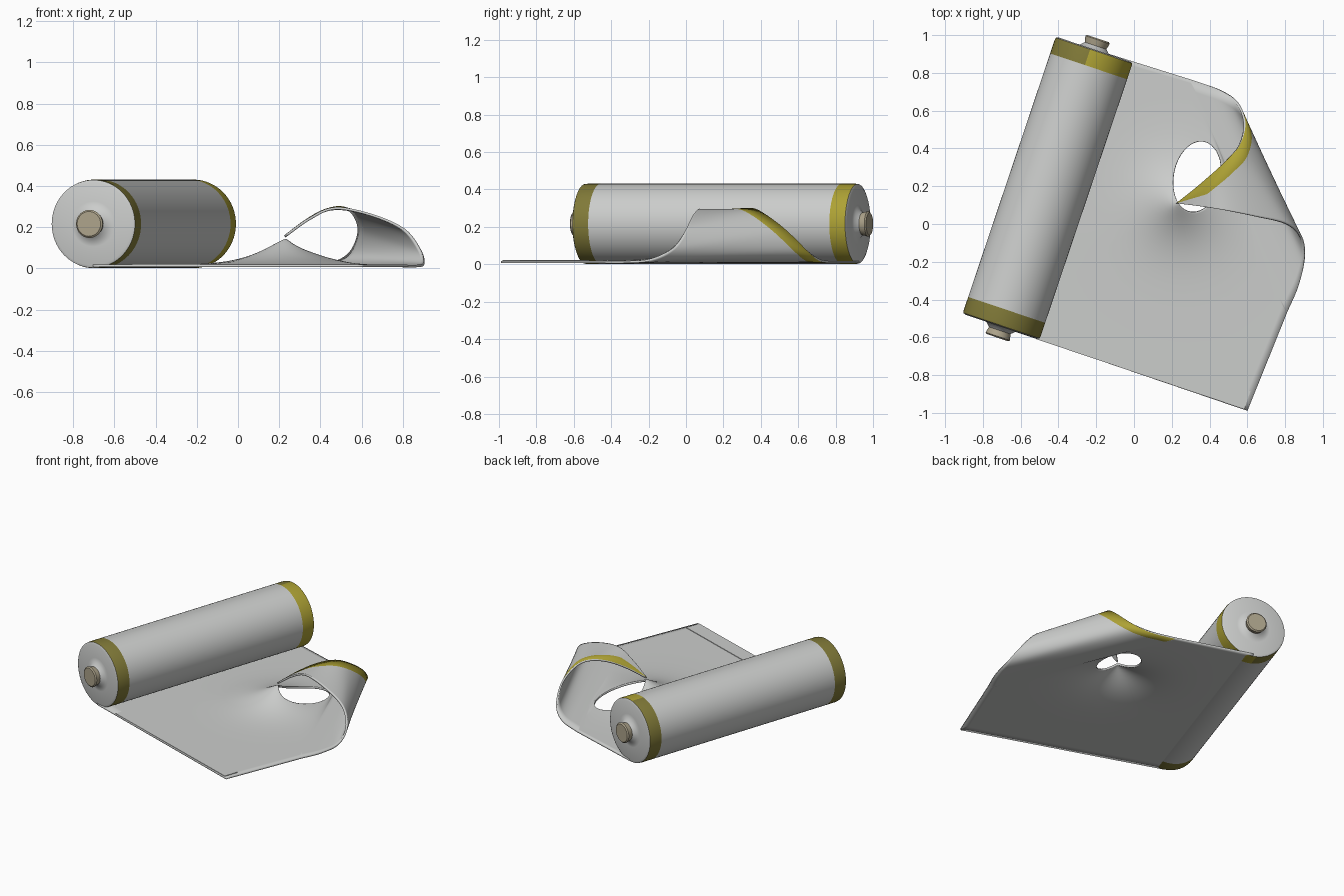
import bpy, bmesh, math
from mathutils import Vector, Matrix

cube = bpy.data.objects.get("Cube")
if cube:
    bpy.data.objects.remove(cube, do_unlink=True)


def material(name, rgb):
    m = bpy.data.materials.new(name)
    m.use_nodes = True
    m.diffuse_color = (*rgb, 1)
    m.node_tree.nodes["Principled BSDF"].inputs["Base Color"].default_value = (*rgb, 1)
    return m


grey = material("light grey paper", (0.60, 0.61, 0.60))
olive = material("olive band", (0.22, 0.195, 0.04))
mustard = material("mustard band", (0.42, 0.36, 0.035))
tan = material("tan core", (0.42, 0.37, 0.26))


def finish(bm, name, mats, angle=40):
    mesh = bpy.data.meshes.new(name)
    bm.to_mesh(mesh)
    bm.free()
    obj = bpy.data.objects.new(name, mesh)
    bpy.context.collection.objects.link(obj)
    for m in mats:
        mesh.materials.append(m)
    bpy.ops.object.select_all(action='DESELECT')
    obj.select_set(True)
    bpy.context.view_layer.objects.active = obj
    bpy.ops.object.shade_smooth_by_angle(angle=math.radians(angle))
    return obj


def grid(bm, rows, closed=False, strip=False):
    """Skin rows of points; the first column can be marked as a painted strip."""
    vs = [[bm.verts.new(p) for p in row] for row in rows]
    n = len(rows[0])
    for a, b in zip(vs, vs[1:]):
        for i in range(n if closed else n - 1):
            j = (i + 1) % n
            f = bm.faces.new((a[i], a[j], b[j], b[i]))
            f.material_index = int(strip and i == 0)


def spline(pts, steps):
    """Smooth curve through the points."""
    p = [Vector(q) for q in pts]
    p = [2 * p[0] - p[1]] + p + [2 * p[-1] - p[-2]]
    out = []
    for a, b, c, d in zip(p, p[1:], p[2:], p[3:]):
        for k in range(steps):
            t = k / steps
            out.append(0.5 * (2 * b + (c - a) * t + (2 * a - 5 * b + 4 * c - d) * t**2
                              + (3 * b - a - 3 * c + d) * t**3))
    return out + [p[-2]]


# Roll frame: local x leads out along the sheet, local y is the roll axis
ACROSS, AXIS = Vector((0.948, -0.319, 0)), Vector((0.319, 0.948, 0))
CENTRE = Vector((-0.457, 0.19, 0))
frame = Matrix.Translation(CENTRE) @ Matrix((ACROSS, AXIS, (0, 0, 1))).transposed().to_4x4()

# Roll with flared ends, coloured bands and core knobs, as one lathe
half = [(0, 0.835), (0.06, 0.835), (0.068, 0.828), (0.06, 0.795), (0.08, 0.776),
        (0.11, 0.769), (0.2, 0.774), (0.213, 0.768), (0.215, 0.755), (0.215, 0.68)]
profile = half + [(r, -v) for r, v in reversed(half)]
bm = bmesh.new()
SEG = 64
rows = [[(r * math.cos(a), v, r * math.sin(a) + 0.216)
         for a in (2 * math.pi * k / SEG for k in range(SEG))] for r, v in profile]
grid(bm, rows, closed=True)
bmesh.ops.remove_doubles(bm, verts=bm.verts, dist=0.0002)
bmesh.ops.recalc_face_normals(bm, faces=bm.faces)
for f in bm.faces:
    c = f.calc_center_median()
    radius = math.hypot(c.x, c.z - 0.216)
    if radius < 0.067 and abs(c.y) > 0.79:
        f.material_index = 3
    elif radius > 0.208 and abs(c.y) > 0.68:
        f.material_index = 2 if c.y > 0 and c.x > -0.02 else 1
bm.transform(frame)
finish(bm, "paper_roll", [grey, olive, mustard, tan])

# Curled corner: straight rulings between the back edge and the right edge
TOP = 0.018
tip = (0.23, 0.11, 0.15)
back_edge = spline([(0.30, 0.765, TOP), (0.45, 0.71, 0.03), (0.54, 0.64, 0.08),
                    (0.58, 0.53, 0.18), (0.555, 0.42, 0.26), (0.50, 0.35, 0.29),
                    (0.42, 0.27, 0.275), (0.33, 0.19, 0.225), tip], 6)
right_edge = spline([(0.81, -0.47, TOP), (0.87, -0.33, TOP), (0.90, -0.19, 0.03),
                     (0.878, -0.07, 0.09), (0.80, 0.0, 0.185), (0.64, 0.04, 0.255),
                     (0.47, 0.075, 0.285), (0.35, 0.095, 0.235), tip], 6)
COLS = 24


def ruling(a, b):
    first = min(0.075 / max((b - a).length, 0.001), 0.5)
    ws = [0] + [first + (1 - first) * k / COLS for k in range(COLS + 1)]
    return [a.lerp(b, w) for w in ws]


bm = bmesh.new()
curl = [ruling(a, b) for a, b in zip(back_edge, right_edge)]
grid(bm, curl, strip=True)


# Flat sheet: rings spreading from the oval hole to the outline, raised at the tip
def on_sheet(u, v):
    p = CENTRE + ACROSS * u + AXIS * v
    return Vector((p.x, p.y, TOP))


def line(a, b, n):
    return [a.lerp(b, k / n) for k in range(n)]


roll_back, roll_front = on_sheet(0, 0.775), on_sheet(0, -0.775)
corner = on_sheet(1.378, -0.78)
outline = (line(roll_back, curl[0][0], 24) + curl[0][:-1]
           + line(curl[0][-1], corner, 24) + line(corner, roll_front, 40)
           + line(roll_front, roll_back, 40))
hole = Vector((0.335, 0.25, TOP))
long_axis, short_axis = Vector((0.19, 0.98, 0)), Vector((0.98, -0.19, 0))


def rim(p):
    d = p - hole
    a = math.atan2(d.dot(long_axis) / 0.19, d.dot(short_axis) / 0.125)
    return hole + short_axis * 0.125 * math.cos(a) + long_axis * 0.19 * math.sin(a)


RINGS = 24
rings = []
for k in range(RINGS + 1):
    f = (k / RINGS) ** 1.5
    ring = []
    for p in outline:
        q = rim(p).lerp(p, f)
        d = math.hypot(q.x - tip[0], q.y - tip[1])
        q.z += 0.125 * math.exp(-(d / 0.17) ** 1.3) * (1 - f ** 3)
        ring.append(q)
    rings.append(ring)
grid(bm, rings, closed=True)
bmesh.ops.remove_doubles(bm, verts=bm.verts, dist=0.0003)
bmesh.ops.recalc_face_normals(bm, faces=bm.faces)
flat = min(bm.faces, key=lambda f: (f.calc_center_median() - corner).length)
if flat.normal.z < 0:
    bmesh.ops.reverse_faces(bm, faces=bm.faces)
# The painted strip shows only on the outer shell, one slot further on
sheet = finish(bm, "unrolled_sheet", [grey, grey, mustard], 60)
shell = sheet.modifiers.new("thickness", 'SOLIDIFY')
shell.thickness = 0.012
shell.offset = -1
shell.material_offset = 1

# Thin hem along the front edge
bm = bmesh.new()
bmesh.ops.create_cube(bm, size=1)
bm.transform(frame @ Matrix.Translation((0.78, -0.727, TOP + 0.001))
             @ Matrix.Diagonal((1.16, 0.1, 0.006, 1)))
finish(bm, "front_hem", [grey])
